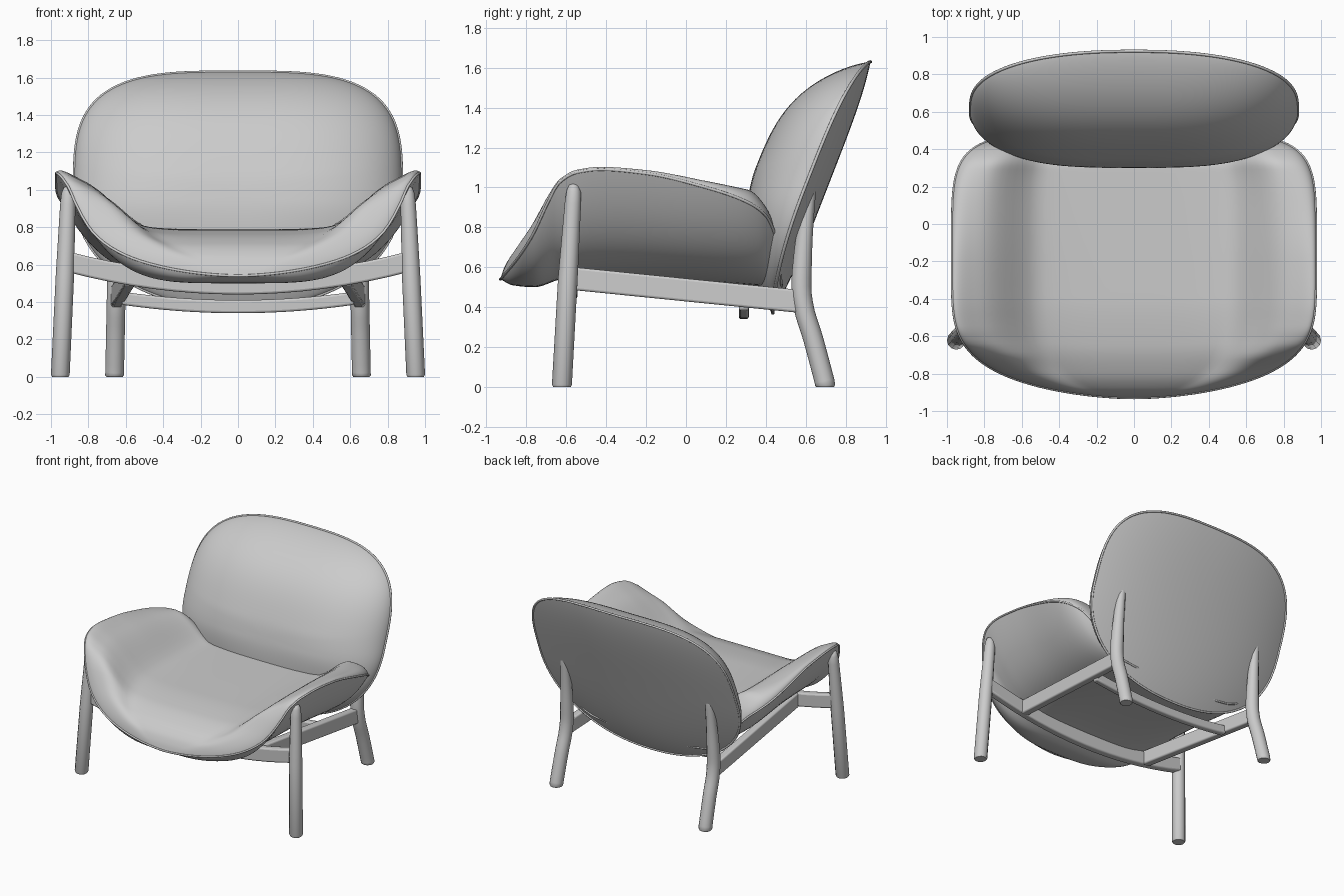
import bpy, bmesh, math
from mathutils import Vector

if "Cube" in bpy.data.objects:
    bpy.data.objects.remove(bpy.data.objects["Cube"])


def interp(table, x):
    """Monotone cubic through (x, value) pairs."""
    n = len(table)
    d = [(table[i+1][1]-table[i][1])/(table[i+1][0]-table[i][0]) for i in range(n-1)]
    m = [d[0]] + [0 if a*b <= 0 else 2*a*b/(a+b) for a, b in zip(d, d[1:])] + [d[-1]]
    x = min(max(x, table[0][0]), table[-1][0])
    i = next(k for k in range(n-1) if x <= table[k+1][0])
    h = table[i+1][0]-table[i][0]
    t = (x-table[i][0])/h
    return ((2*t**3-3*t*t+1)*table[i][1] + (t**3-2*t*t+t)*h*m[i]
            + (3*t*t-2*t**3)*table[i+1][1] + (t**3-t*t)*h*m[i+1])


def finish(name, bm, angle=40):
    bmesh.ops.remove_doubles(bm, verts=bm.verts, dist=0.0005)
    bmesh.ops.recalc_face_normals(bm, faces=bm.faces)
    me = bpy.data.meshes.new(name)
    bm.to_mesh(me)
    bm.free()
    ob = bpy.data.objects.new(name, me)
    bpy.context.collection.objects.link(ob)
    bpy.ops.object.select_all(action='DESELECT')
    ob.select_set(True)
    bpy.context.view_layer.objects.active = ob
    bpy.ops.object.shade_smooth_by_angle(angle=math.radians(angle))
    return ob


def skin(bm, rows, closed=False):
    """Quads between successive rows of points."""
    vs = [[bm.verts.new(p) for p in r] for r in rows]
    k = len(rows[0])
    for a, b in zip(vs, vs[1:]):
        for j in range(k if closed else k-1):
            q = (j+1) % k
            bm.faces.new((a[j], a[q], b[q], b[j]))
    return vs


def curve(name, pts, radius, cyclic=False, radii=None):
    cu = bpy.data.curves.new(name, 'CURVE')
    cu.dimensions, cu.bevel_depth, cu.bevel_resolution = '3D', radius, 4
    cu.use_fill_caps = True
    sp = cu.splines.new('POLY')
    sp.points.add(len(pts)-1)
    for i, p in enumerate(pts):
        sp.points[i].co = (*p, 1)
        sp.points[i].radius = radii[i] if radii else 1
    sp.use_cyclic_u, sp.use_smooth = cyclic, True
    ob = bpy.data.objects.new(name, cu)
    bpy.context.collection.objects.link(ob)
    return ob


def bar(name, pts, width, height):
    """Rectangular bar swept along points, kept upright."""
    bm = bmesh.new()
    rows = []
    for i, p in enumerate(pts):
        t = Vector(pts[min(i+1, len(pts)-1)]) - Vector(pts[max(i-1, 0)])
        s = Vector((-t.y, t.x, 0)).normalized()*width/2
        u = Vector((0, 0, height/2))
        p = Vector(p)
        rows.append([p-s-u, p+s-u, p+s+u, p-s+u])
    vs = skin(bm, rows, True)
    bm.faces.new(vs[0])
    bm.faces.new(vs[-1])
    ob = finish(name, bm)
    b = ob.modifiers.new('bevel', 'BEVEL')
    b.width, b.segments = 0.012, 3


# Seat: one upholstered shell with raised arm wings
RIM = [(-.93, .54), (-.9, .575), (-.84, .65), (-.77, .76), (-.69, .93), (-.64, 1.02), (-.55, 1.075),
       (-.43, 1.09), (-.2, 1.07), (.1, 1.0), (.3, .93), (.4, .86), (.45, .75), (.48, .5)]
UNDER = [(-.93, .54), (-.87, .51), (-.76, .5), (-.62, .54), (-.4, .55), (.48, .5)]
TOP = [(-.93, .54), (-.915, .59), (-.88, .65), (-.8, .71), (-.65, .76), (-.4, .785), (.3, .79),
       (.44, .7), (.48, .5)]


def seat_width(y):
    if y < -.22:
        return .972*max(0, 1-(abs(y+.22)/.71)**4.2)**(1/1.75)
    return .972*max(0, 1-((y+.22)/.7)**5.5)**(1/6)


def arm_pad(s):
    t = min(max((abs(s)-.5)/.35, 0), 1)
    return .7*t*t*(3-2*t)


ys = [-.225-.705*math.cos(math.pi*i/80) for i in range(81)]
ss = [math.sin(math.pi*(j/56-.5)) for j in range(57)]
bm = bmesh.new()
for top in (0, 1):
    rows = []
    for y in ys:
        h, b, w = interp(RIM, y), interp(UNDER, y), seat_width(y)
        t = interp(TOP, y)-b
        k = min(1, (h-b)/.4)
        rows.append([(w*s, y, b+(h-b)*abs(s)**4.3
                      + top*t*max(0, 1-s**4)**.75*(1+k*arm_pad(s))) for s in ss])
    skin(bm, rows)
finish('seat', bm, 60)
edge = [(seat_width(y), y, interp(RIM, y)) for y in ys]
curve('seat_piping', edge + [(-x, y, z) for x, y, z in edge[-2:0:-1]], .007, True)

# Backrest: tilted pillow, squarish top and rounder bottom
BULGE = [(.37, .1), (.6, .22), (.8, .305), (.95, .35), (1.1, .37), (1.63, .37)]


def back_point(r, a, front):
    c, s = math.cos(a), math.sin(a)
    n = 3.4 if s > 0 else 2.2
    x = .875*r*math.copysign(abs(c)**(2/n), c)
    z = 1 + .63*r*math.copysign(abs(s)**(2/n), s)
    y = .435+.49*(z-.37)/1.26
    wrap = .085*(x/.88)**2
    if front:
        y -= wrap*r**4 + interp(BULGE, z)*max(0, 1-r**4)**.7
    else:
        y += .03*(1-r**4) - wrap
    return (x, y, z)


angles = [math.tau*i/128 for i in range(128)]
rs = [math.sin(math.pi/2*i/28) for i in range(29)]
bm = bmesh.new()
for front in (0, 1):
    skin(bm, [[back_point(r, a, front) for a in angles] for r in rs], True)
bmesh.ops.dissolve_degenerate(bm, dist=0.0001, edges=bm.edges)
finish('backrest', bm, 60)
curve('backrest_piping', [back_point(1, a, 0) for a in angles], .008, True)

# Legs and side rails, mirrored left and right
for side, m in (('left', -1), ('right', 1)):
    curve(f'front_leg_{side}', [(m*.95, -.622, 0), (m*.95, -.622, .012), (m*.925, -.592, .55),
          (m*.91, -.567, .92), (m*.908, -.563, .98), (m*.907, -.562, 1.01), (m*.906, -.56, 1.02)],
          .05, radii=[.88, 1, .98, .82, .72, .5, .15])
    table_y = [(0, .702), (.25, .635), (.4, .59), (.5, .578), (.65, .585), (.85, .603), (1.06, .63)]
    table_r = [(0, 1), (.5, 1), (.8, .8), (1, .6), (1.06, .2)]
    zs = [.03+1.03*i/24 for i in range(25)]
    curve(f'back_leg_{side}',
          [(m*.66, .698, 0), (m*.66, .698, .008)] + [(m*(.66-.02*z), interp(table_y, z), z) for z in zs],
          .05, radii=[.88, 1] + [interp(table_r, z) for z in zs])
    bar(f'side_rail_{side}', [(m*.58, -.56, .543), (m*.65, .58, .428)], .06, .115)

# Bowed cross rails under the seat
xs = [-1+i/8 for i in range(17)]
bar('front_rail', [(.91*x, -.575, .495+.12*x*x) for x in xs], .06, .11)
bar('back_rail', [(.62*x, .29, .375+.045*x*x) for x in xs], .05, .07)
